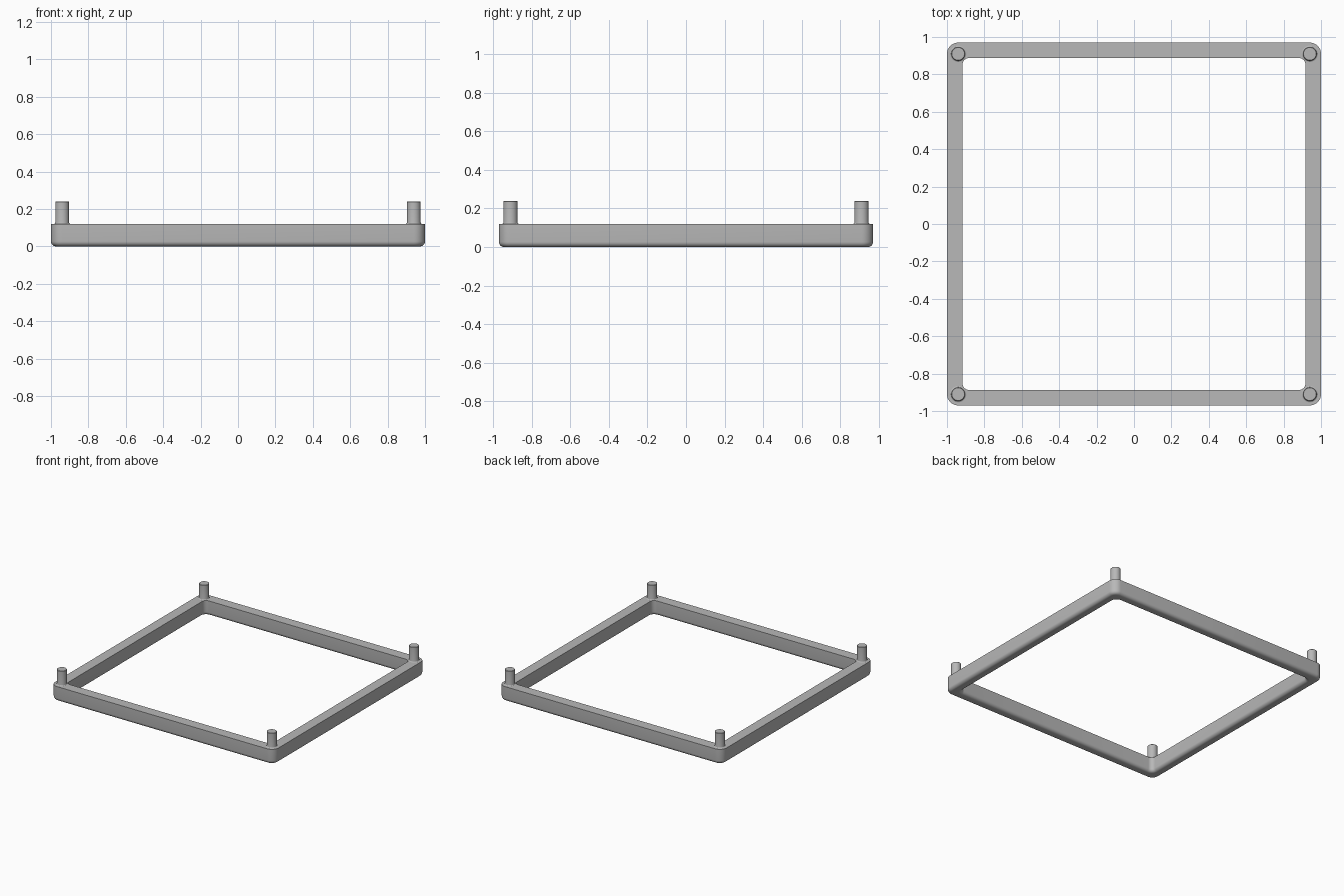
import bpy, bmesh
from math import sin, cos, pi

cube = bpy.data.objects.get("Cube")
if cube:
    bpy.data.objects.remove(cube, do_unlink=True)

grey = bpy.data.materials.new("plain grey")
grey.use_nodes = True
grey.diffuse_color = (0.48, 0.48, 0.48, 1)
grey.node_tree.nodes["Principled BSDF"].inputs["Base Color"].default_value = grey.diffuse_color

HEIGHT, FILLET = 0.12, 0.027
OUTER = (1.0, 0.97, 0.06)     # half width, half depth, corner radius
INNER = (0.917, 0.887, 0.035)
STEPS = 8


def make_object(name, bm):
    bmesh.ops.recalc_face_normals(bm, faces=bm.faces)
    mesh = bpy.data.meshes.new(name)
    bm.to_mesh(mesh)
    bm.free()
    mesh.materials.append(grey)
    obj = bpy.data.objects.new(name, mesh)
    bpy.context.collection.objects.link(obj)
    bpy.ops.object.select_all(action='DESELECT')
    obj.select_set(True)
    bpy.context.view_layer.objects.active = obj
    bpy.ops.object.shade_smooth_by_angle(angle=pi / 6)
    return obj


def rounded_ring(bm, rect, grow, z):
    """Rounded rectangle of vertices, offset outward by grow."""
    hx, hy, r = rect
    ring = []
    for k, (sx, sy) in enumerate([(1, 1), (-1, 1), (-1, -1), (1, -1)]):
        for i in range(STEPS + 1):
            a = (k + i / STEPS) * pi / 2
            ring.append(bm.verts.new((sx * (hx - r) + (r + grow) * cos(a),
                                      sy * (hy - r) + (r + grow) * sin(a), z)))
    return ring


def bridge(bm, a, b):
    n = len(a)
    for i in range(n):
        j = (i + 1) % n
        bm.faces.new((a[i], a[j], b[j], b[i]))


# Frame: flat top, rounded lower edges inside and out
bm = bmesh.new()
arc = [(FILLET * (1 - cos(i * pi / 12)), FILLET * (1 - sin(i * pi / 12))) for i in range(7)]
rings = [rounded_ring(bm, OUTER, 0, HEIGHT)]
rings += [rounded_ring(bm, OUTER, -d, z) for d, z in arc]
rings += [rounded_ring(bm, INNER, d, z) for d, z in reversed(arc)]
rings.append(rounded_ring(bm, INNER, 0, HEIGHT))
for a, b in zip(rings, rings[1:] + rings[:1]):
    bridge(bm, a, b)
make_object("frame", bm)


# Corner pegs, each with a small flare at its foot
def peg(name, x, y):
    bm = bmesh.new()
    foot, r, top = 0.007, 0.037, 0.24
    profile = [(r + foot * (1 - sin(i * pi / 8)), HEIGHT + foot * (1 - cos(i * pi / 8)))
               for i in range(5)]
    profile += [(r, top - 0.003), (r - 0.003, top)]
    n = 32
    rings = [[bm.verts.new((x + pr * cos(2 * pi * i / n), y + pr * sin(2 * pi * i / n), z))
              for i in range(n)] for pr, z in profile]
    for a, b in zip(rings, rings[1:]):
        bridge(bm, a, b)
    bm.faces.new(rings[0])
    bm.faces.new(rings[-1])
    make_object(name, bm)


for side, sx in (("left", 1), ("right", -1)):
    for end, sy in (("front", -1), ("back", 1)):
        peg(f"{end}_{side}_peg", sx * 0.94, sy * 0.91)
